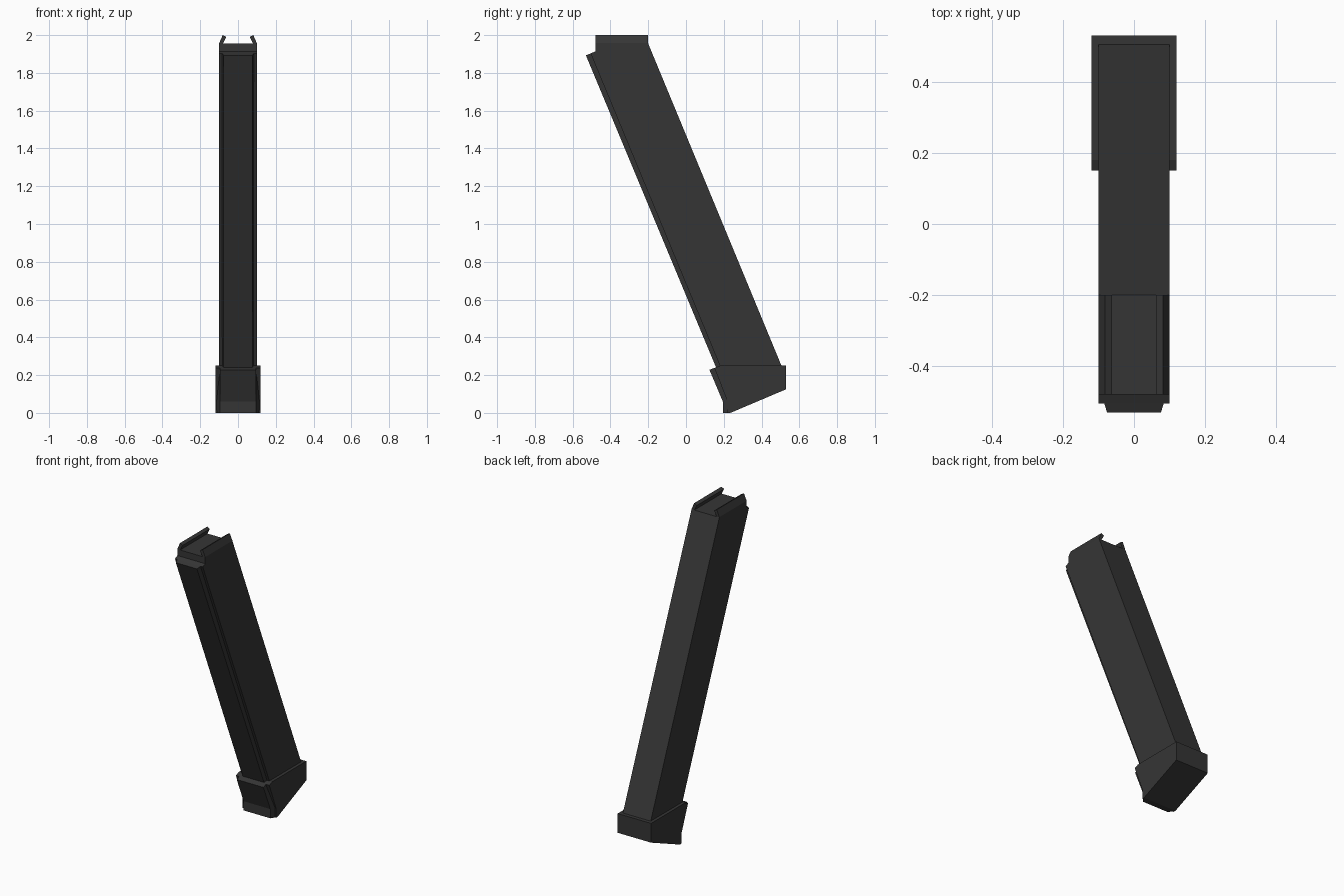
import bpy, bmesh

if "Cube" in bpy.data.objects:
    bpy.data.objects.remove(bpy.data.objects["Cube"])

steel = bpy.data.materials.new("dark grey")
steel.diffuse_color = (0.036, 0.036, 0.036, 1)
steel.use_nodes = True
steel.node_tree.nodes["Principled BSDF"].inputs["Base Color"].default_value = steel.diffuse_color


def loft(name, ring_a, ring_b):
    """Solid between two matching rings of points."""
    bm = bmesh.new()
    a = [bm.verts.new(p) for p in ring_a]
    b = [bm.verts.new(p) for p in ring_b]
    n = len(a)
    bm.faces.new(a)
    bm.faces.new(b[::-1])
    for i in range(n):
        j = (i + 1) % n
        bm.faces.new((a[i], b[i], b[j], a[j]))
    bmesh.ops.recalc_face_normals(bm, faces=bm.faces)
    me = bpy.data.meshes.new(name)
    bm.to_mesh(me)
    bm.free()
    me.materials.append(steel)
    ob = bpy.data.objects.new(name, me)
    bpy.context.collection.objects.link(ob)
    return ob


def side_solid(name, profile, widths):
    """Side profile (y, z) spread symmetrically to a half width per point."""
    return loft(name,
                [(-w, y, z) for (y, z), w in zip(profile, widths)],
                [(w, y, z) for (y, z), w in zip(profile, widths)])


# Slanted main tube with a level top
tube = [(-0.48, 1.955), (-0.2, 1.955), (0.526, 0.2), (0.2, 0.2),
        (-0.505, 1.903), (-0.48, 1.914)]
side_solid("tube", tube, [0.1] * 6)

# Raised rib along the front edge, slightly tapered
rib = [(-0.53, 1.893), (-0.5, 1.905), (0.206, 0.2), (0.176, 0.2)]
side_solid("front_rib", rib, [0.076, 0.085, 0.085, 0.076])

# Inward-leaning feed lips
for side, name in ((1, "lip_right"), (-1, "lip_left")):
    lip = [(0.1, 1.95), (0.1, 1.957), (0.081, 2.0), (0.062, 1.99),
           (0.08, 1.955), (0.08, 1.95)]
    loft(name, [(side * x, -0.48, z) for x, z in lip],
         [(side * x, -0.2, z) for x, z in lip])

# Wide base with a sloped underside
base = [(0.18, 0.25), (0.53, 0.25), (0.53, 0.125), (0.235, 0),
        (0.22, 0), (0.22, 0.06), (0.15, 0.238)]
side_solid("base", base, [0.12] * 7)

# Narrower plate standing proud of the base front
plate = [(0.124, 0.228), (0.155, 0.24), (0.225, 0.06), (0.225, 0),
         (0.195, 0), (0.195, 0.06)]
side_solid("base_front_plate", plate, [0.096, 0.096, 0.115, 0.115, 0.096, 0.096])
